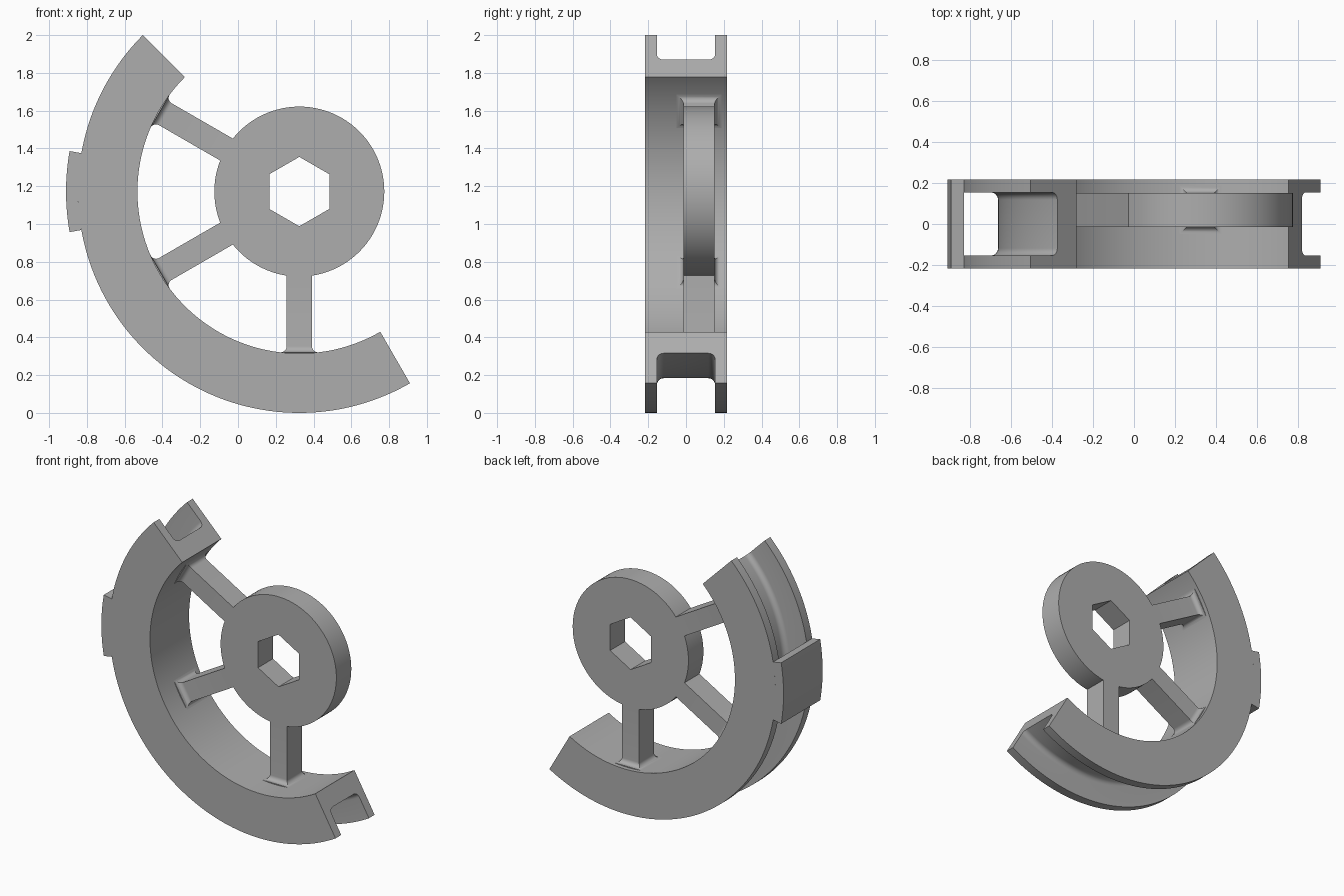
import bpy
import bmesh
from math import sin, cos, pi, radians, sqrt

cube = bpy.data.objects.get("Cube")
if cube:
    bpy.data.objects.remove(cube, do_unlink=True)

CX, CZ = 0.3246, 1.1716                  # shared axis of hub and rim
R_OUT, R_IN, R_GROOVE, R_PAD = 1.1716, 0.857, 0.988, 1.235
HALF, GROOVE_HALF = 0.217, 0.154         # half depths of rim and groove
Y0, Y1 = -0.014, 0.152                   # hub and spoke depth range
FILLET = 0.036

grey = bpy.data.materials.new("grey")
grey.use_nodes = True
COLOUR = (0.42, 0.42, 0.42, 1)
grey.diffuse_color = COLOUR
grey.node_tree.nodes["Principled BSDF"].inputs["Base Color"].default_value = COLOUR


def skin(name, rings, closed=False):
    """Join matching rings of points into a solid, capped unless closed."""
    bm = bmesh.new()
    loops = [[bm.verts.new(p) for p in ring] for ring in rings]
    n = len(loops[0])
    pairs = list(zip(loops, loops[1:]))
    if closed:
        pairs.append((loops[-1], loops[0]))
    else:
        bm.faces.new(loops[0])
        bm.faces.new(loops[-1])
    for a, b in pairs:
        for i in range(n):
            j = (i + 1) % n
            bm.faces.new((a[i], a[j], b[j], b[i]))
    bmesh.ops.recalc_face_normals(bm, faces=bm.faces)
    mesh = bpy.data.meshes.new(name)
    bm.to_mesh(mesh)
    bm.free()
    mesh.materials.append(grey)
    obj = bpy.data.objects.new(name, mesh)
    bpy.context.collection.objects.link(obj)
    bpy.ops.object.select_all(action="DESELECT")
    obj.select_set(True)
    bpy.context.view_layer.objects.active = obj
    bpy.ops.object.shade_smooth_by_angle(angle=radians(25))
    return obj


def polar(r, y, a, t=0.0):
    """Point at radius r along angle a, shifted sideways by t."""
    return (CX + r * cos(a) - t * sin(a), y, CZ + r * sin(a) + t * cos(a))


def sweep(name, profile, start, end, steps):
    """Turn an (r, y) profile around the axis from start to end degrees."""
    angles = [radians(start + (end - start) * i / steps) for i in range(steps + 1)]
    return skin(name, [[polar(r, y, a) for r, y in profile] for a in angles])


# Rim: channel section with rounded groove corners
corner = [(R_GROOVE + FILLET * (1 - sin(k * pi / 12)),
           GROOVE_HALF - FILLET * (1 - cos(k * pi / 12))) for k in range(7)]
side = [(R_IN, HALF), (R_OUT, HALF), (R_OUT, GROOVE_HALF)] + corner
rim_profile = side + [(r, -y) for r, y in reversed(side)]
sweep("rim", rim_profile, 135, 300, 110)

# Pad bridging the groove on the outside of the rim
pad_profile = [(R_OUT, -HALF), (R_PAD, -HALF), (R_PAD, HALF), (R_OUT, HALF)]
sweep("rim_pad", pad_profile, 170, 190, 16)

# Hub: disc with a hexagonal bore
hub_rings = []
for i in range(96):
    deg = i * 360 / 96
    bore = 0.159 / cos(radians((deg + 30) % 60 - 30))
    a = radians(deg)
    hub_rings.append([polar(bore, Y0, a), polar(0.45, Y0, a),
                      polar(0.45, Y1, a), polar(bore, Y1, a)])
skin("hub", hub_rings, closed=True)

# Spokes, flaring into the rim with a fillet
HALF_WIDTH = 0.067


def spoke_ring(a, r, grow, on_rim=True):
    w = HALF_WIDTH + grow
    reach = r - (R_IN - sqrt(R_IN ** 2 - w ** 2) if on_rim else 0)
    return [polar(reach, y, a, t) for t, y in
            ((-w, Y0 - grow), (w, Y0 - grow), (w, Y1 + grow), (-w, Y1 + grow))]


for name, deg in (("upper_spoke", 150), ("middle_spoke", 210), ("lower_spoke", 270)):
    a = radians(deg)
    rings = [spoke_ring(a, 0.44, 0, False)]
    for k in range(9):
        q = k * pi / 16
        rings.append(spoke_ring(a, R_IN - FILLET * (1 - sin(q)), FILLET * (1 - cos(q))))
    rings.append(spoke_ring(a, R_IN + 0.01, FILLET))
    skin(name, rings)
